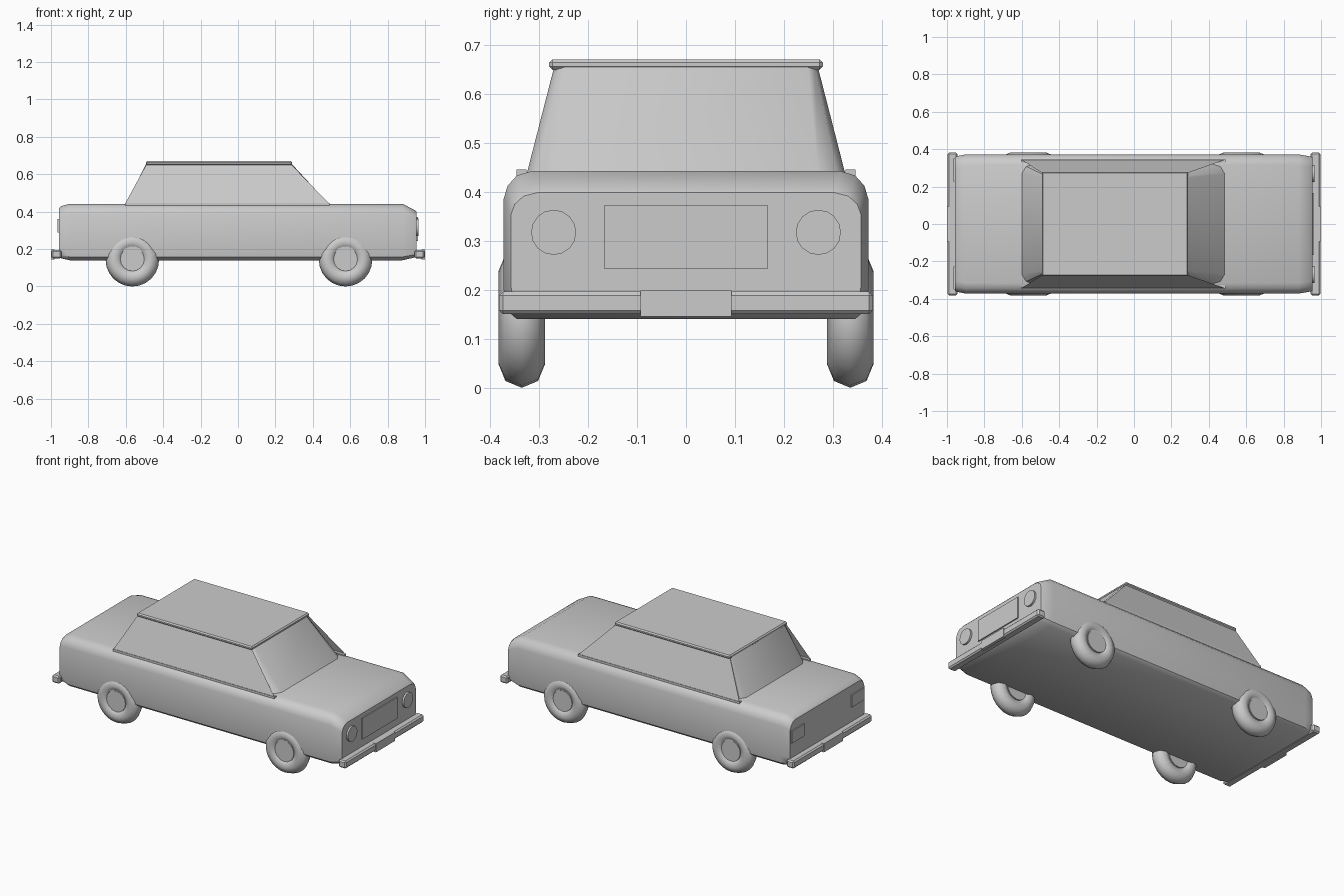
import bpy, bmesh, math

if "Cube" in bpy.data.objects:
    bpy.data.objects.remove(bpy.data.objects["Cube"])


def finish(name, bm, angle=40, recalc=True):
    if recalc:
        bmesh.ops.recalc_face_normals(bm, faces=bm.faces)
    mesh = bpy.data.meshes.new(name)
    bm.to_mesh(mesh)
    bm.free()
    obj = bpy.data.objects.new(name, mesh)
    bpy.context.collection.objects.link(obj)
    bpy.ops.object.select_all(action='DESELECT')
    obj.select_set(True)
    bpy.context.view_layer.objects.active = obj
    if angle:
        bpy.ops.object.shade_smooth_by_angle(angle=math.radians(angle))
    return obj


def loft(name, rings, angle=40):
    bm = bmesh.new()
    loops = [[bm.verts.new(p) for p in ring] for ring in rings]
    n = len(loops[0])
    for a, b in zip(loops, loops[1:]):
        for i in range(n):
            bm.faces.new((a[i], a[(i + 1) % n], b[(i + 1) % n], b[i]))
    bm.faces.new(loops[0])
    bm.faces.new(loops[-1])
    return finish(name, bm, angle)


def box(name, x, y, z, bevel=0.0):
    bm = bmesh.new()
    bmesh.ops.create_cube(bm, size=1)
    for v in bm.verts:
        for i, (lo, hi) in enumerate((x, y, z)):
            v.co[i] = (lo + hi) / 2 + v.co[i] * (hi - lo)
    if bevel:
        bmesh.ops.bevel(bm, geom=bm.edges[:], offset=bevel, segments=1, affect='EDGES')
    return finish(name, bm, 0)


def disc(name, radius, depth, centre, axis, sides):
    bpy.ops.mesh.primitive_cylinder_add(
        vertices=sides, radius=radius, depth=depth, location=centre,
        rotation=(math.pi / 2, 0, 0) if axis == 'Y' else (0, math.pi / 2, 0))
    bpy.context.object.name = name
    bpy.ops.object.shade_smooth_by_angle(angle=math.radians(40))


# Lower body: one rounded section swept along x, shrinking at both ends
half = [(0.345, 0.0), (0.366, 0.06), (0.372, 0.2), (0.372, 0.81),
        (0.364, 0.9), (0.345, 0.97), (0.315, 1.0)]
section = half + [(-y, t) for y, t in reversed(half)]
stations = [(-0.957, 0.965, 0.155, 0.418), (-0.945, 0.975, 0.15, 0.43), (-0.90, 1, 0.14, 0.442),
            (0.88, 1, 0.14, 0.442), (0.945, 0.97, 0.155, 0.408), (0.955, 0.96, 0.16, 0.398)]
loft("body", [[(x, y * s, lo + t * (hi - lo)) for y, t in section]
              for x, s, lo, hi in stations])


# Cabin: tapered, with rounded corner pillars
def cabin_ring(x0, x1, w, cx, cy, z):
    quarter = [(0, 1), (0.293, 0.293), (1, 0)]
    pts = [(x1 - a * cx, w - b * cy) for a, b in quarter]
    pts += [(x0 + a * cx, w - b * cy) for a, b in reversed(quarter)]
    return [(x, y, z) for x, y in pts] + [(x, -y, z) for x, y in reversed(pts)]


loft("cabin", [cabin_ring(-0.603, 0.49, 0.325, 0.08, 0.055, 0.436),
               cabin_ring(-0.49, 0.285, 0.268, 0.03, 0.02, 0.658)])
box("roof", (-0.493, 0.29), (-0.279, 0.279), (0.648, 0.67), 0.007)

# Side window sheets (facing inward) and the sill strips below them
for s in (-1, 1):
    bm = bmesh.new()
    vs = [bm.verts.new(p) for p in [(-0.605, s * 0.345, 0.44), (0.49, s * 0.345, 0.44),
                                    (0.285, s * 0.272, 0.652), (-0.49, s * 0.272, 0.652)]]
    face = bm.faces.new(vs)
    face.normal_update()
    if face.normal.y * s > 0:
        face.normal_flip()
    finish("side_window", bm, 0, recalc=False)
    box("window_sill", (-0.605, 0.49), sorted((s * 0.325, s * 0.346)), (0.425, 0.445))

# Bumpers and plates
for s, end in ((1, "front"), (-1, "rear")):
    box(end + "_bumper", sorted((s * 0.945, s * 0.996)), (-0.381, 0.381), (0.15, 0.196), 0.008)
    box(end + "_plate", sorted((s * 0.98, s * 1.0)), (-0.093, 0.093), (0.145, 0.198))

# Grille and lamps
box("grille", (0.94, 0.962), (-0.167, 0.167), (0.243, 0.372))
for s in (-1, 1):
    disc("headlight", 0.046, 0.03, (0.951, s * 0.27, 0.317), 'X', 16)
    box("tail_light", (-0.964, -0.94), sorted((s * 0.228, s * 0.35)), (0.288, 0.362))

# Wheels
for x in (-0.565, 0.575):
    for s in (-1, 1):
        bpy.ops.mesh.primitive_torus_add(
            major_segments=24, minor_segments=8, major_radius=0.096, minor_radius=0.047,
            location=(x, s * 0.335, 0.143), rotation=(math.pi / 2, 0, 0))
        bpy.context.object.name = "tyre"
        bpy.ops.object.shade_smooth_by_angle(angle=math.radians(60))
        disc("hub", 0.064, 0.075, (x, s * 0.336, 0.146), 'Y', 16)
